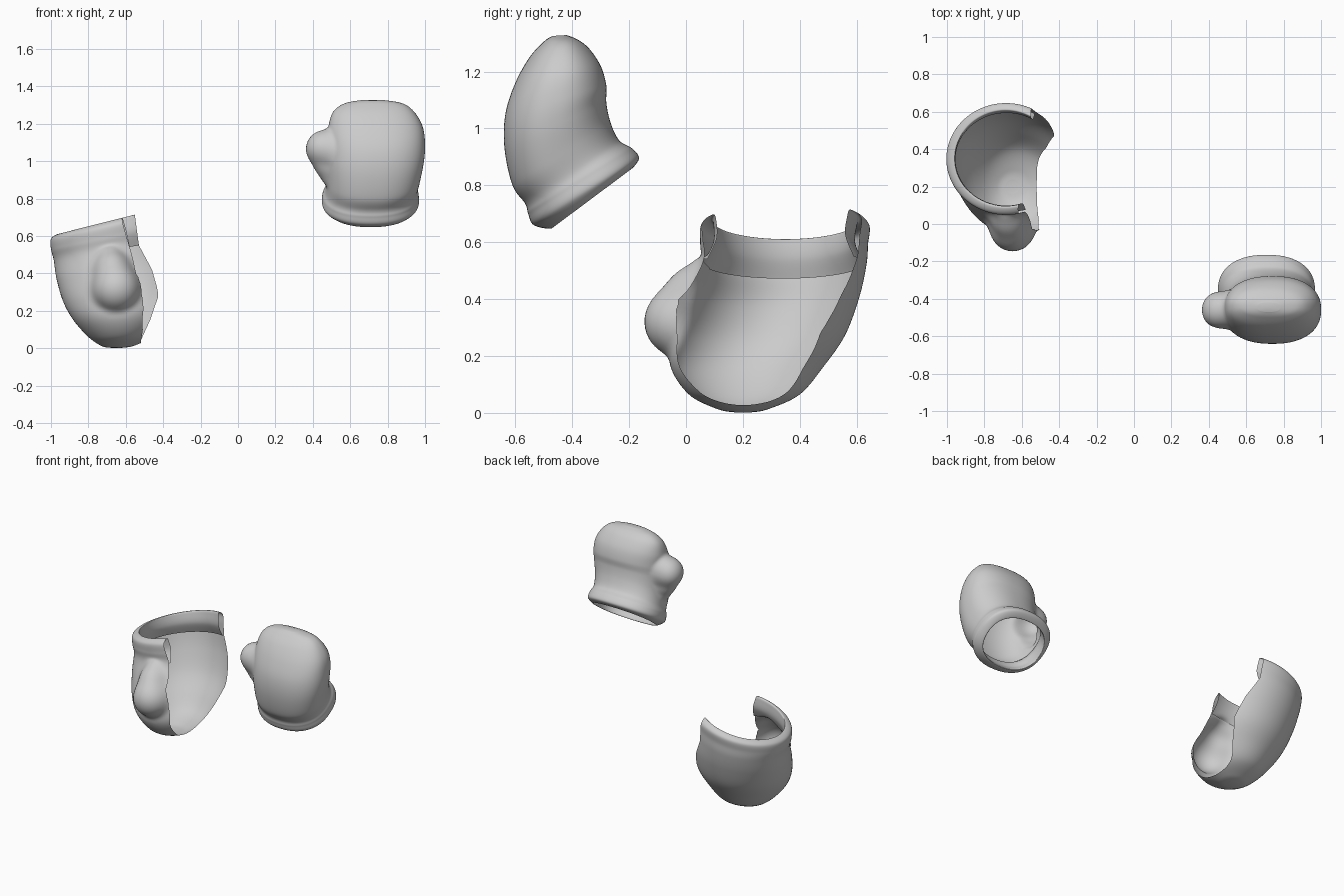
import bpy, bmesh, math
from mathutils import Vector

if "Cube" in bpy.data.objects:
    bpy.data.objects.remove(bpy.data.objects["Cube"])

SEG, STEP = 128, 9


def shrink(r, d):
    """Ring (a0,a1,b0,b1,s0,s1) drawn inward by d on all sides."""
    a, b = Vector(r[0:2]), Vector(r[2:4])
    u = (b - a).normalized() * d
    return (*(a + u), *(b - u), r[4] + d, r[5] - d)


def spline(rings):
    """Catmull-Rom interpolation between ring parameters."""
    out = []
    n = len(rings)
    for i in range(n - 1):
        p = [rings[min(max(i + k, 0), n - 1)] for k in (-1, 0, 1, 2)]
        for s in range(STEP):
            t = s / STEP
            out.append([0.5 * (2 * b + (c - a) * t + (2 * a - 5 * b + 4 * c - d) * t * t
                               + (3 * b - a - 3 * c + d) * t ** 3) for a, b, c, d in zip(*p)])
    out.append(list(rings[-1]))
    return out


def interp(table, z):
    if z <= table[0][0]:
        return table[0][1]
    for (z0, v0), (z1, v1) in zip(table, table[1:]):
        if z <= z1:
            return v0 + (v1 - v0) * (z - z0) / (z1 - z0)
    return table[-1][1]


def spow(v, e):
    return math.copysign(abs(v) ** e, v)


def mitten(name, rings, place, power, core, bulbs, lip=0.045, limit=None):
    # folded-in cuff lip, then the outer skin down to the fingertip
    rings = [shrink(rings[3], 0.012), shrink(rings[2], lip), shrink(rings[1], lip),
             shrink(rings[0], lip * 0.5)] + rings[1:]
    bm = bmesh.new()
    loops = []
    for a0, a1, b0, b1, s0, s1 in spline(rings):
        loop = []
        for k in range(SEG):
            t = 2 * math.pi * k / SEG
            c, s = spow(math.cos(t), 2 / power), spow(math.sin(t), 2 / power)
            u = (a0 + b0) / 2 + (b0 - a0) / 2 * c
            w = (a1 + b1) / 2 + (b1 - a1) / 2 * c
            loop.append(bm.verts.new(place(u, w, (s0 + s1) / 2 + (s1 - s0) / 2 * s)))
        loops.append(loop)
    for p, q in zip(loops, loops[1:]):
        for k in range(SEG):
            j = (k + 1) % SEG
            bm.faces.new((p[k], p[j], q[j], q[k]))
    tip = bm.verts.new(sum((v.co for v in loops[-1]), Vector()) / SEG)
    for k in range(SEG):
        bm.faces.new((loops[-1][k], loops[-1][(k + 1) % SEG], tip))

    # thumb: push the skin outward onto the bulbs
    core = Vector(core)
    moved = set()
    for v in bm.verts:
        d = v.co - core
        best = d.length
        d.normalize()
        for *c, r in bulbs:
            oc = core - Vector(c)
            h = d.dot(oc)
            disc = h * h - oc.length_squared + r * r
            if disc > 0 and -h + math.sqrt(disc) > best:
                best = -h + math.sqrt(disc)
                moved.add(v)
        if v in moved:
            v.co = core + d * best
    for _ in range(3):
        moved |= {e.other_vert(v) for v in list(moved) for e in v.link_edges}
    for _ in range(10):
        bmesh.ops.smooth_vert(bm, verts=list(moved), factor=0.5,
                              use_axis_x=True, use_axis_y=True, use_axis_z=True)

    # cut away the open side, sliding border points onto the cut line
    if limit:
        bmesh.ops.triangulate(bm, faces=bm.faces[:])
        f = {v: v.co.x - limit(v.co) for v in bm.verts}
        bmesh.ops.delete(bm, geom=[fc for fc in bm.faces if all(f[v] > 0 for v in fc.verts)],
                         context='FACES')
        new = {}
        for v in bm.verts:
            if f[v] > 0:
                ins = [e.other_vert(v) for e in v.link_edges if f[e.other_vert(v)] <= 0]
                if ins:
                    pts = [w.co.lerp(v.co, f[w] / (f[w] - f[v])) for w in ins]
                    new[v] = sum(pts, Vector()) / len(pts)
        for v, co in new.items():
            v.co = co
    bmesh.ops.recalc_face_normals(bm, faces=bm.faces[:])
    me = bpy.data.meshes.new(name)
    bm.to_mesh(me)
    bm.free()
    me.polygons.foreach_set("use_smooth", [True] * len(me.polygons))
    ob = bpy.data.objects.new(name, me)
    bpy.context.collection.objects.link(ob)
    return ob


# whole mitten, cuff pointing down and back
whole = [
    (-.49, .635, -.175, .87, .47, .95),
    (-.535, .66, -.165, .895, .452, .965),
    (-.555, .70, -.19, .93, .452, .965),
    (-.565, .735, -.235, .958, .468, .96),
    (-.61, .80, -.265, 1.02, .478, .975),
    (-.638, .93, -.28, 1.09, .478, .995),
    (-.635, 1.05, -.28, 1.15, .48, 1.0),
    (-.60, 1.16, -.30, 1.22, .485, .985),
    (-.55, 1.25, -.34, 1.28, .51, .94),
    (-.50, 1.305, -.38, 1.312, .57, .88),
    (-.47, 1.325, -.42, 1.328, .66, .78),
]
mitten("whole_mitten", whole, lambda u, w, s: Vector((s, u, w)), 2.3,
       (.74, -.46, 1.04),
       [(.462, -.46, 1.065, .105), (.475, -.455, .98, .075), (.5, -.45, .92, .06)])

# cut-open mitten, cuff pointing up
cut = [
    (-.985, .605, -.39, .755, .065, .635),
    (-1.0, .585, -.37, .725, .052, .645),
    (-1.0, .53, -.36, .66, .05, .64),
    (-.985, .47, -.36, .58, .05, .635),
    (-.97, .37, -.33, .45, .0, .61),
    (-.935, .25, -.33, .30, -.05, .56),
    (-.88, .15, -.37, .18, -.055, .485),
    (-.80, .06, -.45, .07, .01, .40),
    (-.73, .012, -.55, .015, .11, .29),
    (-.68, .002, -.62, .002, .17, .23),
]
front_edge = [(.03, -.52), (.1, -.51), (.25, -.51), (.42, -.55), (.55, -.59), (.7, -.635)]
back_edge = [(.04, -.52), (.15, -.46), (.28, -.42), (.42, -.46), (.55, -.53), (.7, -.55)]


def cut_line(p):
    t = min(max(p.y / .5, 0), 1)
    loose = min(max((-.03 - p.y) * 2, 0), .1)
    return interp(front_edge, p.z) * (1 - t) + interp(back_edge, p.z) * t + loose


mitten("cut_open_mitten", cut, lambda u, w, s: Vector((u, s, w)), 2.0,
       (-.66, .26, .33),
       [(-.65, -.025, .325, .13), (-.67, .02, .42, .1), (-.68, .06, .48, .07)], limit=cut_line)
